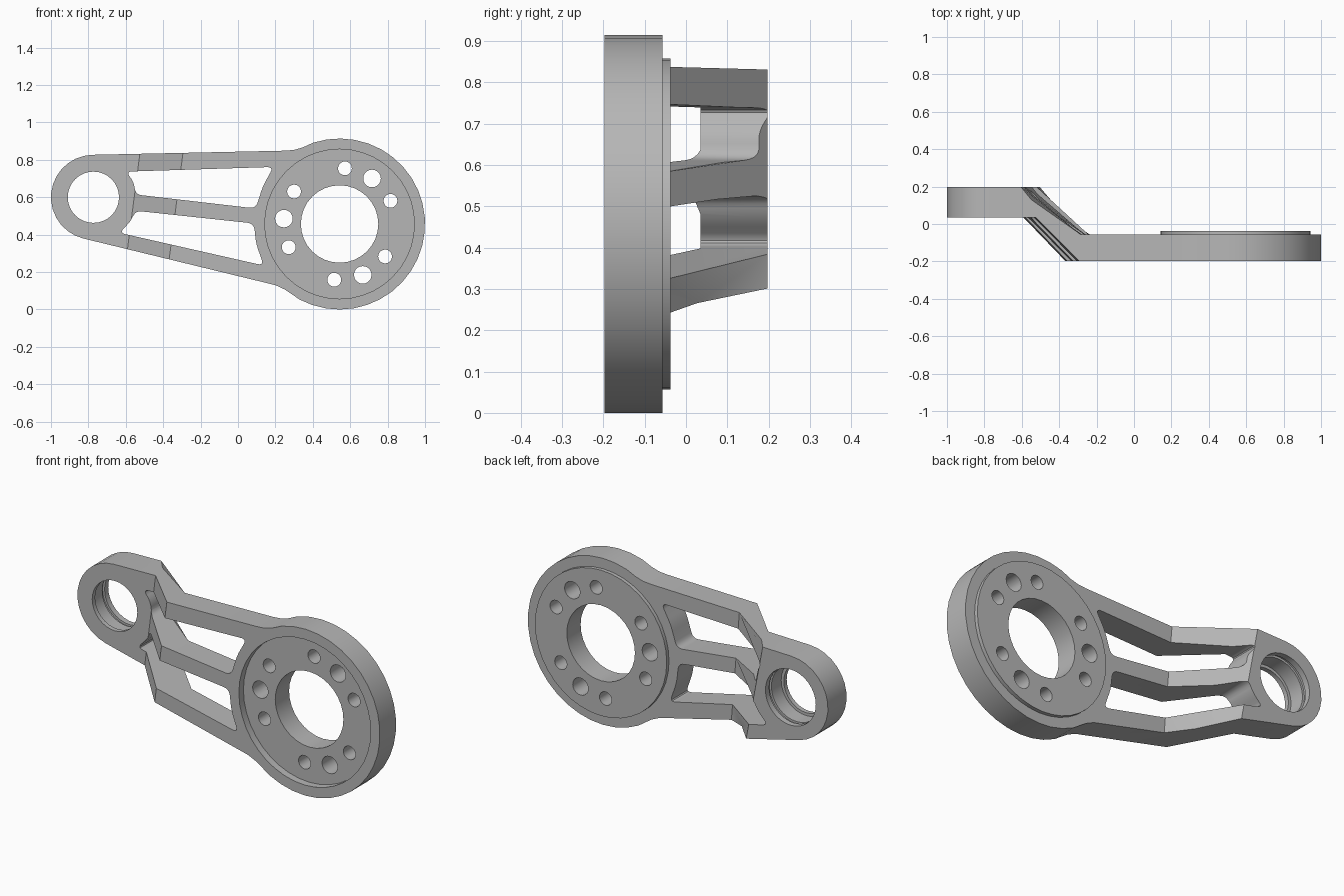
import bpy
import bmesh
from math import cos, sin, radians
from mathutils import Vector

cube = bpy.data.objects.get("Cube")
if cube:
    bpy.data.objects.remove(cube)

metal = bpy.data.materials.new("grey_metal")
metal.use_nodes = True
GREY = (0.47, 0.47, 0.47, 1)
metal.diffuse_color = GREY
metal.node_tree.nodes["Principled BSDF"].inputs["Base Color"].default_value = GREY

BIG = (0.543, 0.457)
SMALL = (-0.773, 0.6)
FRONT, BACK = -0.197, 0.197
RING_BACK = -0.057


def arc(centre, radius, start, end, steps):
    angles = [radians(start + (end - start) * i / steps) for i in range(steps + 1)]
    return [(centre[0] + radius * cos(a), centre[1] + radius * sin(a)) for a in angles]


def rounded(corners, size=0.035, steps=5):
    """Polygon with every corner replaced by a small curve."""
    out = []
    for i, corner in enumerate(corners):
        p = Vector(corner)
        before, after = Vector(corners[i - 1]), Vector(corners[(i + 1) % len(corners)])
        a = p + (before - p).normalized() * size
        b = p + (after - p).normalized() * size
        for k in range(steps + 1):
            t = k / steps
            out.append(tuple(a * (1 - t) ** 2 + p * 2 * t * (1 - t) + b * t * t))
    return out


def loft(name, low, high):
    """Closed solid between two matching loops of 3D points."""
    bm = bmesh.new()
    a = [bm.verts.new(p) for p in low]
    b = [bm.verts.new(p) for p in high]
    bm.faces.new(a)
    bm.faces.new(b[::-1])
    for i in range(len(a)):
        j = (i + 1) % len(a)
        bm.faces.new((a[i], b[i], b[j], a[j]))
    bmesh.ops.recalc_face_normals(bm, faces=bm.faces)
    mesh = bpy.data.meshes.new(name)
    bm.to_mesh(mesh)
    bm.free()
    mesh.materials.append(metal)
    obj = bpy.data.objects.new(name, mesh)
    bpy.context.collection.objects.link(obj)
    return obj


def prism(name, outline, y0, y1):
    return loft(name, [(x, y0, z) for x, z in outline], [(x, y1, z) for x, z in outline])


def disc(name, centre, radius, y0, y1, sides=32):
    return prism(name, arc(centre, radius, 0, 360, sides)[:-1], y0, y1)


def combine(target, tool, operation):
    """Apply a boolean and drop the helper."""
    mod = target.modifiers.new("combine", "BOOLEAN")
    mod.operation = operation
    mod.solver = "EXACT"
    mod.object = tool
    tool.hide_render = True
    bpy.context.view_layer.objects.active = target
    bpy.ops.object.modifier_apply(modifier=mod.name)
    bpy.data.objects.remove(tool)


# Arm outline: small eye, straight edges, large ring
outline = arc(SMALL, 0.227, 91, 256, 14)
outline += [(0.2, 0.13), (0.25, 0.107), (0.29, 0.08)]
outline += arc(BIG, 0.457, -118, 108, 24)
outline += [(0.345, 0.866), (0.3, 0.853), (0.25, 0.849)]
arm = prism("offset_arm", outline, -0.4, 0.4)

# Windows between the three bars
upper = [(-0.6, 0.737), (0.19, 0.762), (0.133, 0.66), (0.095, 0.54), (-0.55, 0.615), (-0.555, 0.68)]
lower = [(-0.55, 0.528), (0.085, 0.46), (0.097, 0.35), (0.138, 0.235), (-0.635, 0.41), (-0.57, 0.475)]
for corners in (upper, lower):
    combine(arm, prism("window_cutter", rounded(corners), -0.5, 0.5), "DIFFERENCE")


# Stepped side profile; its bend lines lean with height
def step_profile(z):
    d = z - 0.6
    return [(-1.2, 0.035, z), (-0.555 + 0.13 * d, 0.035, z), (-0.325 + 0.13 * d, FRONT, z),
            (1.2, FRONT, z), (1.2, RING_BACK, z), (-0.265 - 0.08 * d, RING_BACK, z),
            (-0.56 - 0.19 * d, BACK, z), (-1.2, BACK, z)]


combine(arm, loft("step_profile", step_profile(-0.2), step_profile(1.2)), "INTERSECT")

# Large ring: raised back boss, front recess, centre bore
combine(arm, disc("back_boss", BIG, 0.4, -0.1, -0.037, 40), "UNION")
combine(arm, disc("recess_cutter", BIG, 0.4, -0.3, FRONT + 0.04, 40), "DIFFERENCE")
combine(arm, disc("bore_cutter", BIG, 0.207, -0.5, 0.5), "DIFFERENCE")

# Three groups of bolt holes, the middle one of each larger
for group in range(3):
    for offset in (-30, 0, 30):
        a = radians(54.5 + 120 * group + offset)
        centre = (BIG[0] + 0.299 * cos(a), BIG[1] + 0.299 * sin(a))
        combine(arm, disc("bolt_cutter", centre, 0.037 if offset else 0.047, -0.5, 0.5, 20), "DIFFERENCE")

# Small eye: front lip, bearing seat and retaining groove
for radius, y0, y1 in ((0.137, -0.1, 0.4), (0.153, 0.06, 0.4), (0.165, 0.145, 0.165)):
    combine(arm, disc("seat_cutter", SMALL, radius, y0, y1), "DIFFERENCE")

bpy.ops.object.select_all(action="DESELECT")
arm.select_set(True)
bpy.context.view_layer.objects.active = arm
bpy.ops.object.shade_smooth_by_angle(angle=radians(25))
